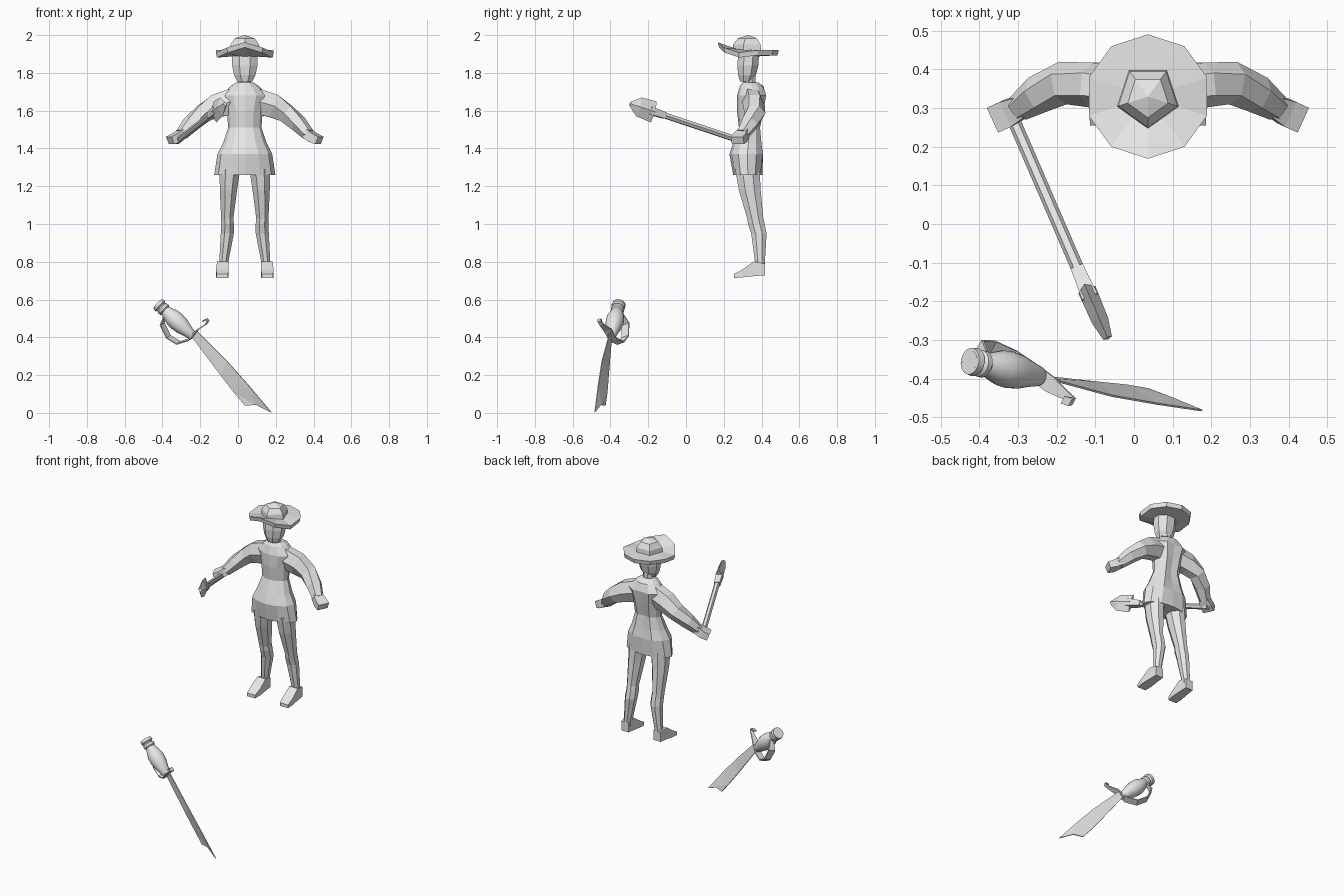
import bpy, bmesh
from math import sin, cos, pi, radians
from mathutils import Vector

if "Cube" in bpy.data.objects:
    bpy.data.objects.remove(bpy.data.objects["Cube"], do_unlink=True)

grey = bpy.data.materials.new("plain grey")
grey.use_nodes = True
grey.diffuse_color = (0.8, 0.8, 0.8, 1)
grey.node_tree.nodes["Principled BSDF"].inputs["Base Color"].default_value = (0.8, 0.8, 0.8, 1)

CX = 0.036  # middle of the figure


def finish(name, bm):
    bmesh.ops.recalc_face_normals(bm, faces=bm.faces)
    mesh = bpy.data.meshes.new(name)
    bm.to_mesh(mesh)
    bm.free()
    mesh.materials.append(grey)
    ob = bpy.data.objects.new(name, mesh)
    bpy.context.scene.collection.objects.link(ob)
    return ob


def loft(name, rings, caps=True):
    """Skin a list of equal-length point rings."""
    bm = bmesh.new()
    loops = [[bm.verts.new(p) for p in ring] for ring in rings]
    n = len(loops[0])
    for a, b in zip(loops, loops[1:]):
        for i in range(n):
            j = (i + 1) % n
            bm.faces.new((a[i], a[j], b[j], b[i]))
    if caps:
        bm.faces.new(loops[0])
        bm.faces.new(loops[-1])
    return finish(name, bm)


def oval(z, cx, rx, y0, y1, n, phase=0.0):
    cy, ry = (y0 + y1) / 2, (y1 - y0) / 2
    return [Vector((cx + rx * cos(2 * pi * i / n + phase), cy + ry * sin(2 * pi * i / n + phase), z))
            for i in range(n)]


def tube(name, stations, n, phase=0.0):
    """Sweep along stations of (centre, half width, half height)."""
    pts = [Vector(s[0]) for s in stations]
    rings = []
    for i, (c, w, h) in enumerate(stations):
        t = (pts[min(i + 1, len(pts) - 1)] - pts[max(i - 1, 0)]).normalized()
        side = t.cross(Vector((0, 0, 1))).normalized()
        up = side.cross(t)
        rings.append([pts[i] + side * w * cos(2 * pi * k / n + phase) + up * h * sin(2 * pi * k / n + phase)
                      for k in range(n)])
    return loft(name, rings)


# Coat with a crease down the back
coat = [oval(z, CX, rx, y0, y1, 12) for z, rx, y0, y1 in (
    (1.26, 0.162, 0.25, 0.405), (1.37, 0.145, 0.23, 0.42), (1.43, 0.115, 0.25, 0.41),
    (1.51, 0.088, 0.28, 0.40), (1.60, 0.095, 0.27, 0.42), (1.68, 0.12, 0.27, 0.435),
    (1.73, 0.075, 0.285, 0.41), (1.75, 0.045, 0.30, 0.38))]
for ring in coat[1:6]:
    ring[3].y -= 0.015
loft("coat", coat)

# Neck and head
loft("neck", [oval(z, CX, 0.035, 0.30, 0.37, 8, pi / 8) for z in (1.70, 1.80)])
loft("head", [oval(z, CX, rx, y0, y1, 8, pi / 8) for z, rx, y0, y1 in (
    (1.755, 0.043, 0.283, 0.35), (1.79, 0.062, 0.272, 0.375),
    (1.84, 0.073, 0.267, 0.388), (1.91, 0.073, 0.273, 0.392))])

# Hat brim, lifted at the front
LIFT = [0.042, 0.014, -0.012, 0, 0, 0, 0, 0, -0.012, 0.014]


def brim_ring(r, z, lift):
    return [Vector((CX + r * sin(2 * pi * i / 10), 0.33 - r * cos(2 * pi * i / 10), z + lift * LIFT[i]))
            for i in range(10)]


loft("hat_brim", [brim_ring(0.06, 1.888, 0), brim_ring(0.155, 1.893, 1),
                  brim_ring(0.161, 1.92, 1), brim_ring(0.06, 1.922, 0)])

# Five-sided hat crown
loft("hat_crown", [oval(z, CX, r, 0.33 - r, 0.33 + r, 5, radians(-90)) for z, r in (
    (1.905, 0.085), (1.95, 0.08), (1.983, 0.055), (2.0, 0.002))])

# Arms, hands, legs and feet
for s, side in ((1, "left"), (-1, "right")):
    tube(side + "_sleeve", [((CX + s * x, y, z), w, h) for x, y, z, w, h in (
        (0.06, 0.35, 1.65, 0.055, 0.078), (0.15, 0.36, 1.625, 0.058, 0.072),
        (0.22, 0.365, 1.585, 0.056, 0.055), (0.285, 0.335, 1.53, 0.05, 0.046),
        (0.335, 0.30, 1.475, 0.036, 0.034))], 6)
    tube(side + "_hand", [((CX + s * x, y, z), w, h) for x, y, z, w, h in (
        (0.325, 0.305, 1.483, 0.04, 0.034), (0.36, 0.288, 1.458, 0.05, 0.034),
        (0.395, 0.272, 1.442, 0.05, 0.03))], 4, pi / 4)
    loft(side + "_leg", [oval(z, CX + s * (a + b) / 2, (b - a) / 2, y0, y1, 8, pi / 8)
                         for z, a, b, y0, y1 in (
        (1.29, 0.02, 0.138, 0.255, 0.395), (1.18, 0.037, 0.136, 0.275, 0.40),
        (1.03, 0.058, 0.128, 0.32, 0.413), (1.00, 0.055, 0.127, 0.325, 0.42),
        (0.95, 0.055, 0.13, 0.342, 0.43), (0.80, 0.085, 0.137, 0.363, 0.42),
        (0.75, 0.087, 0.14, 0.363, 0.42))])
    loft(side + "_foot", [[Vector((CX + s * x, y, z)) for x, z in ((a, z0), (b, z0), (b, z1), (a, z1))]
                          for y, a, b, z0, z1 in (
        (0.418, 0.09, 0.143, 0.728, 0.79), (0.36, 0.087, 0.147, 0.724, 0.802),
        (0.30, 0.085, 0.152, 0.718, 0.76), (0.255, 0.09, 0.15, 0.714, 0.735))])

# Staff held in the right hand
grip_end, head_start = Vector((-0.325, 0.30, 1.437)), Vector((-0.12, -0.175, 1.595))
d = (head_start - grip_end).normalized()
tube("staff", [(grip_end, 0.017, 0.017), (head_start, 0.017, 0.017)], 6)
tube("staff_collar", [(head_start - d * 0.07, 0.024, 0.024), (head_start + d * 0.02, 0.03, 0.03)], 4, pi / 4)

# Spade-shaped staff head
side = d.cross(Vector((0, 0, 1))).normalized()
up = side.cross(d)
loft("staff_head", [[head_start + d * u + side * p * t + up * q * w
                     for p, q in ((-1, 0), (0, 1), (1, 0), (0, -1))]
                    for u, t, w in ((-0.005, 0.024, 0.058), (0.085, 0.022, 0.052), (0.137, 0.012, 0.012))])

# Sword grip with a hollow pommel
top, axis = Vector((-0.425, -0.355, 0.577)), Vector((0.728, -0.16, -0.667)).normalized()
tube("sword_grip", [(top + axis * t, r, r) for t, r in (
    (0.02, 0.024), (0.0, 0.027), (0.0005, 0.035), (0.018, 0.037), (0.026, 0.028), (0.034, 0.035),
    (0.048, 0.035), (0.055, 0.028), (0.08, 0.037), (0.11, 0.046), (0.14, 0.048), (0.175, 0.044),
    (0.21, 0.034), (0.245, 0.026), (0.26, 0.018))], 20)
bpy.context.view_layer.objects.active = bpy.data.objects["sword_grip"]
bpy.data.objects["sword_grip"].select_set(True)
bpy.ops.object.shade_smooth_by_angle(angle=radians(40))

# Curved ribbon guard
path = [Vector(p) for p in (
    (-0.385, -0.345, 0.53), (-0.405, -0.318, 0.47), (-0.37, -0.32, 0.40), (-0.315, -0.345, 0.367),
    (-0.255, -0.385, 0.385), (-0.215, -0.415, 0.435), (-0.17, -0.447, 0.465),
    (-0.155, -0.46, 0.485), (-0.165, -0.462, 0.498), (-0.185, -0.455, 0.49))]
across = axis.cross(Vector((-0.04, 0.055, -0.09))).normalized()
bm = bmesh.new()
rows = []
for i, p in enumerate(path):
    w = 0.022 if 0 < i < 6 else 0.011
    rows.append((bm.verts.new(p - across * w), bm.verts.new(p + across * w)))
for a, b in zip(rows, rows[1:]):
    bm.faces.new((a[0], a[1], b[1], b[0]))
guard = finish("sword_guard", bm)
guard.modifiers.new("thickness", "SOLIDIFY").thickness = 0.007

# Flared blade with a notched end
edge_a = [Vector(p) for p in ((-0.215, -0.405, 0.43), (-0.06, -0.447, 0.275), (0.06, -0.468, 0.14),
                              (0.175, -0.485, 0.002))]
edge_b = [Vector(p) for p in ((-0.255, -0.395, 0.415), (-0.09, -0.413, 0.195), (-0.02, -0.42, 0.105),
                              (0.037, -0.43, 0.038))]
notch = Vector((0.095, -0.452, 0.042))
bm = bmesh.new()
va, vb = [bm.verts.new(p) for p in edge_a], [bm.verts.new(p) for p in edge_b]
for i in range(2):
    bm.faces.new((va[i], va[i + 1], vb[i + 1], vb[i]))
vn = bm.verts.new(notch)
bm.faces.new((va[2], va[3], vn))
bm.faces.new((va[2], vn, vb[2]))
bm.faces.new((vb[2], vn, vb[3]))
blade = finish("sword_blade", bm)
blade.modifiers.new("thickness", "SOLIDIFY").thickness = 0.005
